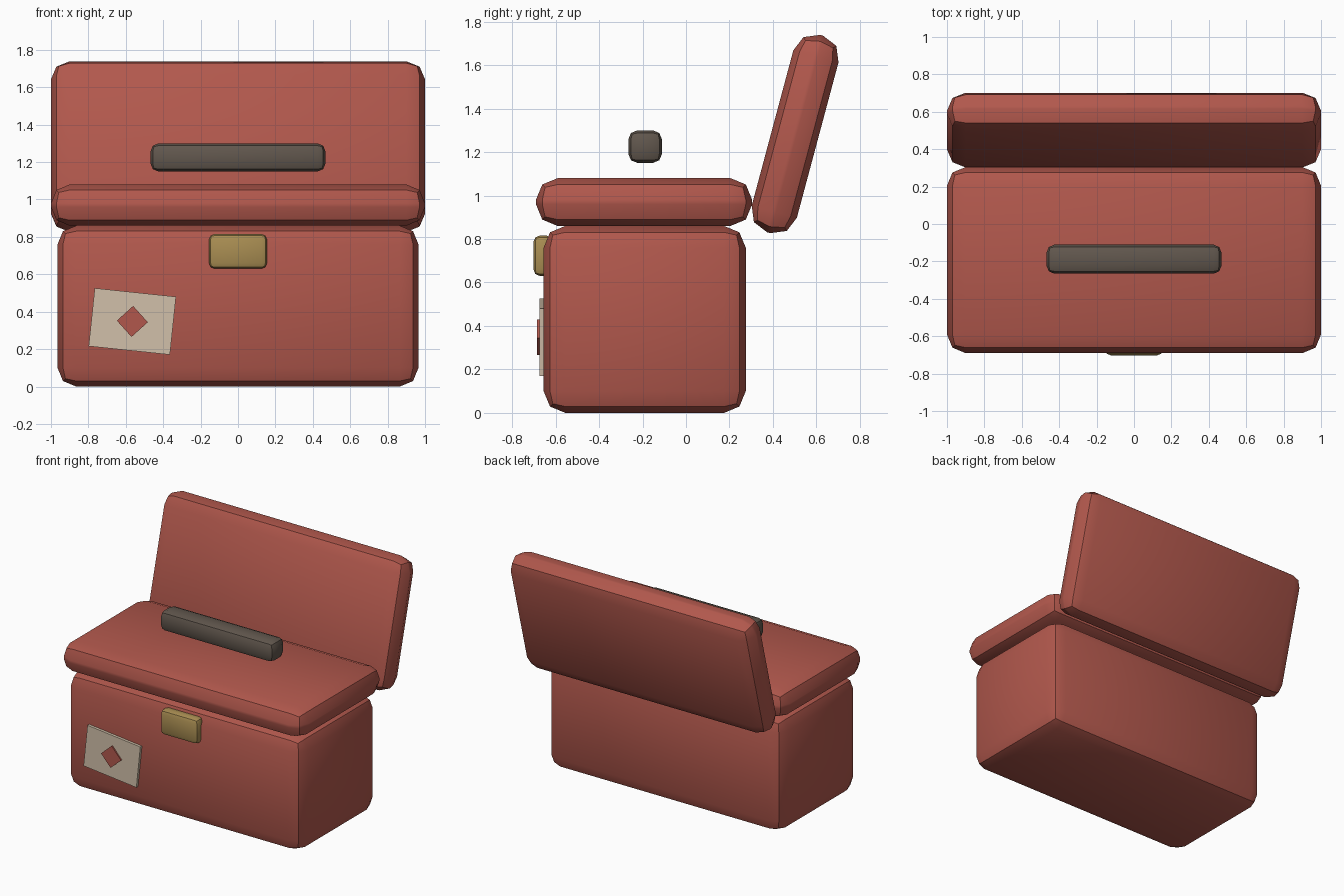
import bpy, bmesh
from math import radians

cube = bpy.data.objects.get("Cube")
if cube:
    bpy.data.objects.remove(cube, do_unlink=True)


def material(name, rgb):
    m = bpy.data.materials.new(name)
    m.use_nodes = True
    m.diffuse_color = (*rgb, 1)
    m.node_tree.nodes["Principled BSDF"].inputs["Base Color"].default_value = (*rgb, 1)
    return m


red = material("brick red", (0.44, 0.097, 0.073))
grey = material("dark warm grey", (0.12, 0.095, 0.075))
brass = material("dull brass", (0.40, 0.27, 0.085))
paper = material("paper beige", (0.64, 0.53, 0.40))


def box(name, size, center, mat, bevel=0.0, rot=(0, 0, 0)):
    """Box with two-segment rounded edges; the middle crease stays sharp."""
    bm = bmesh.new()
    bmesh.ops.create_cube(bm, size=1)
    bmesh.ops.scale(bm, vec=size, verts=bm.verts)
    if bevel:
        bmesh.ops.bevel(bm, geom=bm.edges[:], offset=bevel, segments=2,
                        profile=0.5, affect='EDGES', clamp_overlap=True)
    mesh = bpy.data.meshes.new(name)
    bm.to_mesh(mesh)
    bm.free()
    mesh.materials.append(mat)
    ob = bpy.data.objects.new(name, mesh)
    ob.location = center
    ob.rotation_euler = [radians(a) for a in rot]
    bpy.context.collection.objects.link(ob)
    bpy.ops.object.select_all(action='DESELECT')
    ob.select_set(True)
    bpy.context.view_layer.objects.active = ob
    bpy.ops.object.shade_smooth_by_angle(angle=radians(30))
    return ob


# Main case and the two lids
box("case_body", (1.93, 0.93, 0.86), (0, -0.19, 0.43), red, 0.1)
box("closed_lid", (2.0, 0.995, 0.22), (0, -0.193, 0.97), red, 0.1)
box("open_lid", (2.0, 0.215, 0.94), (0, 0.502, 1.283), red, 0.1, (-15, 0, 0))

# Handle and clasp
box("handle", (0.935, 0.155, 0.15), (0, -0.188, 1.225), grey, 0.042)
box("clasp", (0.31, 0.09, 0.186), (0, -0.657, 0.723), brass, 0.03)

# Tilted sticker with a diamond
box("sticker", (0.437, 0.03, 0.312), (-0.565, -0.66, 0.348), paper, rot=(0, 6, 0))
box("sticker_diamond", (0.117, 0.02, 0.117), (-0.565, -0.675, 0.348), red, rot=(0, 48, 0))
